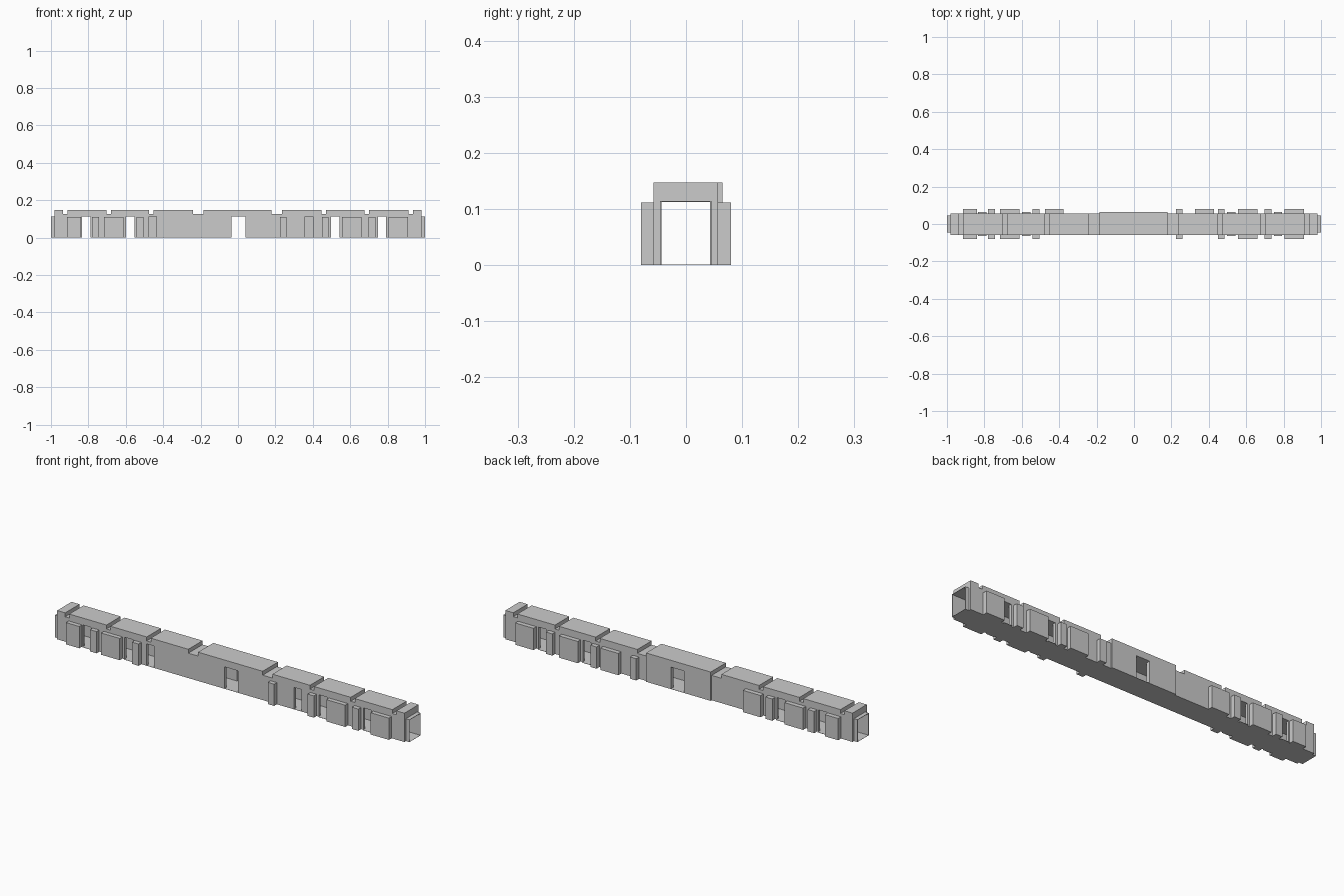
import bpy, bmesh

if "Cube" in bpy.data.objects:
    bpy.data.objects.remove(bpy.data.objects["Cube"])

FLOOR, CEIL = 0.001, 0.112      # corridor floor and ceiling heights
Y0, Y1 = -0.058, 0.057          # outer faces of the long body


def new_object(name, bm):
    bmesh.ops.recalc_face_normals(bm, faces=bm.faces)
    mesh = bpy.data.meshes.new(name)
    bm.to_mesh(mesh)
    bm.free()
    ob = bpy.data.objects.new(name, mesh)
    bpy.context.collection.objects.link(ob)
    return ob


def boxes(name, items):
    """One object out of boxes given as (x0, x1, y0, y1, z0, z1)."""
    bm = bmesh.new()
    for x0, x1, y0, y1, z0, z1 in items:
        for v in bmesh.ops.create_cube(bm, size=1)["verts"]:
            v.co = (x1 if v.co.x > 0 else x0,
                    y1 if v.co.y > 0 else y0,
                    z1 if v.co.z > 0 else z0)
    return new_object(name, bm)


def side_profile(name, points, y0, y1):
    """Extrude an x/z outline across the width."""
    bm = bmesh.new()
    face = bm.faces.new([bm.verts.new((x, y0, z)) for x, z in points])
    out = bmesh.ops.extrude_face_region(bm, geom=[face])
    for v in out["geom"]:
        if isinstance(v, bmesh.types.BMVert):
            v.co.y = y1
    return new_object(name, bm)


def boolean(ob, tool, operation="DIFFERENCE"):
    mod = ob.modifiers.new("bool", "BOOLEAN")
    mod.operation, mod.object, mod.solver = operation, tool, "EXACT"
    bpy.context.view_layer.objects.active = ob
    bpy.ops.object.modifier_apply(modifier=mod.name)


# Long body: roof outline with cross grooves
grooves = [(-0.935, -0.912), (-0.702, -0.680), (-0.475, -0.452), (-0.240, -0.185),
           (0.180, 0.235), (0.447, 0.470), (0.677, 0.700), (0.912, 0.935)]
outline = [(-0.98, 0), (-0.98, 0.147)]
for a, b in grooves:
    outline += [(a, 0.147), (a, 0.127), (b, 0.127), (b, 0.147)]
outline += [(0.98, 0.147), (0.98, 0)]
body = side_profile("body", outline, Y0, Y1)

# Thicker rear wall of the middle section
middle = boxes("middle_section", [(-0.185, 0.18, 0.05, 0.065, 0, 0.147)])
boolean(body, middle, "UNION")
bpy.data.objects.remove(middle)

# End vestibules
ends = boxes("end_vestibules", [(s * 0.99 - 0.01, s * 0.99 + 0.01, -0.046, 0.045, 0, 0.114)
                                for s in (-1, 1)])

# Corridor through the whole length, and doorways
through = [(-0.835, -0.788), (-0.600, -0.553), (-0.035, 0.040), (0.497, 0.543), (0.748, 0.792)]
front_only = [(-0.475, -0.435), (0.357, 0.400)]
corridor = boxes("corridor_cutter", [(-1.1, 1.1, -0.044, 0.043, FLOOR, CEIL)])
doors = boxes("door_cutter",
              [(a, b, -0.1, 0.1, FLOOR, CEIL) for a, b in through] +
              [(a, b, -0.1, 0.0, FLOOR, CEIL) for a, b in front_only])
boolean(body, corridor)
boolean(ends, corridor)
boolean(body, doors)
for tool in (corridor, doors):
    bpy.data.objects.remove(tool)

# Raised wall panels, front and back
both = [(-0.915, -0.840), (-0.780, -0.743), (-0.717, -0.612), (-0.543, -0.505),
        (0.225, 0.260), (0.449, 0.484), (0.555, 0.661), (0.699, 0.735), (0.805, 0.908)]
back_only = [(-0.477, -0.377), (0.326, 0.428)]
boxes("front_panels", [(a, b, -0.08, Y0, 0, 0.111) for a, b in both])
boxes("back_panels", [(a, b, Y1, 0.08, 0, 0.111) for a, b in both + back_only])

# Door sills at floor level
sills = [d for d in through if abs(d[0]) > 0.1]
boxes("front_sills", [(a, b, -0.063, Y0, 0, FLOOR) for a, b in sills])
boxes("back_sills", [(a, b, Y1, 0.064, 0, FLOOR) for a, b in sills])
